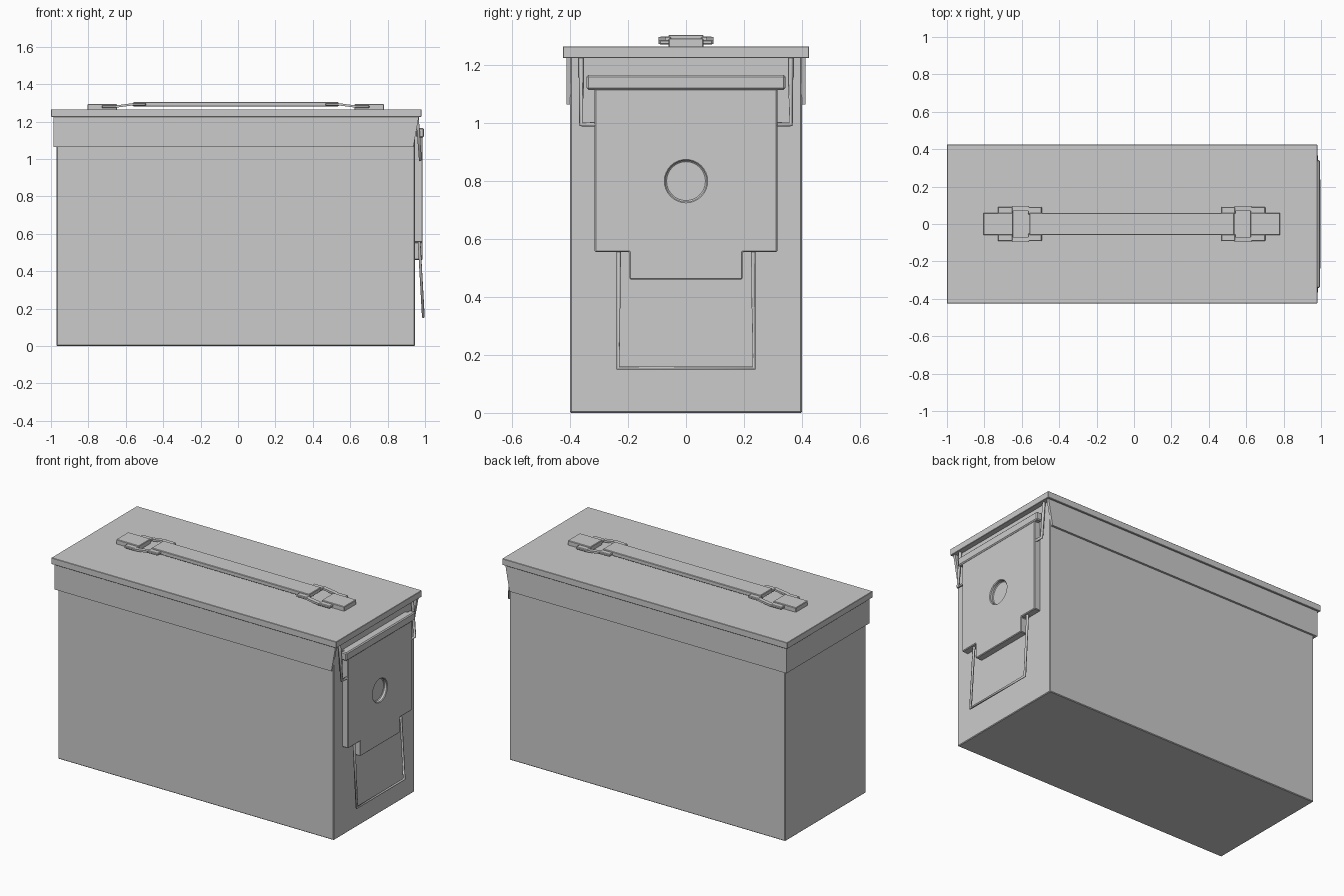
import bpy, bmesh, math
from mathutils import Matrix

if "Cube" in bpy.data.objects:
    bpy.data.objects.remove(bpy.data.objects["Cube"])


def finish(name, bm, bevel=0.0):
    bmesh.ops.recalc_face_normals(bm, faces=bm.faces)
    me = bpy.data.meshes.new(name)
    bm.to_mesh(me)
    bm.free()
    ob = bpy.data.objects.new(name, me)
    bpy.context.collection.objects.link(ob)
    if bevel:
        m = ob.modifiers.new("edge", 'BEVEL')
        m.width, m.segments = bevel, 1
    return ob


def box(name, lo, hi, bevel=0.0):
    bm = bmesh.new()
    c = [(a + b) / 2 for a, b in zip(lo, hi)]
    s = [b - a for a, b in zip(lo, hi)]
    bmesh.ops.create_cube(bm, size=1, matrix=Matrix.Translation(c) @ Matrix.Diagonal((*s, 1)))
    return finish(name, bm, bevel)


def prism(name, pts, offset, bevel=0.0):
    bm = bmesh.new()
    f = bm.faces.new([bm.verts.new(p) for p in pts])
    r = bmesh.ops.extrude_face_region(bm, geom=[f])
    bmesh.ops.translate(bm, vec=offset, verts=[v for v in r['geom'] if isinstance(v, bmesh.types.BMVert)])
    return finish(name, bm, bevel)


def wire(name, pts, radius):
    cu = bpy.data.curves.new(name, 'CURVE')
    cu.dimensions = '3D'
    cu.bevel_depth, cu.bevel_resolution, cu.use_fill_caps = radius, 1, True
    sp = cu.splines.new('POLY')
    sp.points.add(len(pts) - 1)
    for p, co in zip(sp.points, pts):
        p.co = (*co, 1)
    ob = bpy.data.objects.new(name, cu)
    bpy.context.collection.objects.link(ob)
    return ob


# Can body and lid
box("body", (-0.97, -0.40, 0), (0.946, 0.40, 1.23), 0.004)
box("lid_top", (-1.0, -0.425, 1.225), (0.98, 0.425, 1.265), 0.002)

# Lid skirt, open at the latch end with slanted tips
box("skirt_end", (-0.987, -0.413, 1.065), (-0.968, 0.413, 1.226))
for s, side in ((-1, "front"), (1, "back")):
    prism("skirt_" + side, [(-0.987, s * 0.413, 1.065), (0.938, s * 0.413, 1.065),
                            (0.967, s * 0.413, 1.226), (-0.987, s * 0.413, 1.226)], (0, -s * 0.016, 0))

# Latch plate: stepped outline with a round dent
half = [(0.195, 0.46), (0.195, 0.555), (0.315, 0.555), (0.315, 1.115), (0.315, 1.165)]
outline = half + [(-y, z) for y, z in reversed(half)]
plate = prism("latch_plate", [(0.94, y, z) for y, z in outline], (0.047, 0, 0))
bm = bmesh.new()
bmesh.ops.create_cone(bm, cap_ends=True, segments=32, radius1=0.071, radius2=0.071, depth=0.05,
                      matrix=Matrix.Translation((0.99, 0, 0.80)) @ Matrix.Rotation(math.pi / 2, 4, 'Y'))
cutter = finish("dent_cutter", bm)
cutter.hide_render = True
mod = plate.modifiers.new("dent", 'BOOLEAN')
mod.operation, mod.object, mod.solver = 'DIFFERENCE', cutter, 'EXACT'
bpy.context.view_layer.objects.active = plate
bpy.ops.object.modifier_apply(modifier="dent")
bpy.data.objects.remove(cutter)
edge = plate.modifiers.new("edge", 'BEVEL')
edge.width, edge.segments, edge.limit_method = 0.004, 1, 'ANGLE'
box("latch_hinge_bar", (0.955, -0.343, 1.115), (0.994, 0.343, 1.166), 0.006)

# Wire bails above and below the latch plate
for s, side in ((-1, "front"), (1, "back")):
    wire("upper_bail_" + side, [(0.958, s * 0.362, 1.23), (0.975, s * 0.362, 0.996),
                                (0.975, s * 0.28, 0.996)], 0.009)
wire("lower_bail", [(0.966, -0.232, 0.60), (0.991, -0.235, 0.155),
                    (0.991, 0.235, 0.155), (0.966, 0.232, 0.60)], 0.008)

# Carry handle: strap, two end tabs and linking rings
box("handle_strap", (-0.56, -0.06, 1.279), (0.536, 0.06, 1.305), 0.003)
for s, side in ((-1, "left"), (1, "right")):
    cx = -0.0125

    def at(x):
        return cx + s * x
    xs = sorted((at(0.635), at(0.793)))
    box("handle_tab_" + side, (xs[0], -0.06, 1.262), (xs[1], 0.06, 1.293), 0.003)
    # ring bars: inner and outer cross bars, then the two sloping side bars
    for n, (a, b, z) in enumerate(((0.48, 0.555, 1.292), (0.635, 0.715, 1.28))):
        xs = sorted((at(a), at(b)))
        for t in (-1, 1):
            ys = sorted((t * 0.052, t * 0.092))
            box(f"ring_{side}_claw_{n}_{t}", (xs[0], ys[0], z - 0.009), (xs[1], ys[1], z + 0.007), 0.004)
    for t in (-1, 1):
        prism(f"ring_{side}_bar_{t}", [(at(0.55), t * 0.07, 1.286), (at(0.55), t * 0.07, 1.298),
                                      (at(0.64), t * 0.07, 1.286), (at(0.64), t * 0.07, 1.274)],
              (0, t * 0.025, 0))
